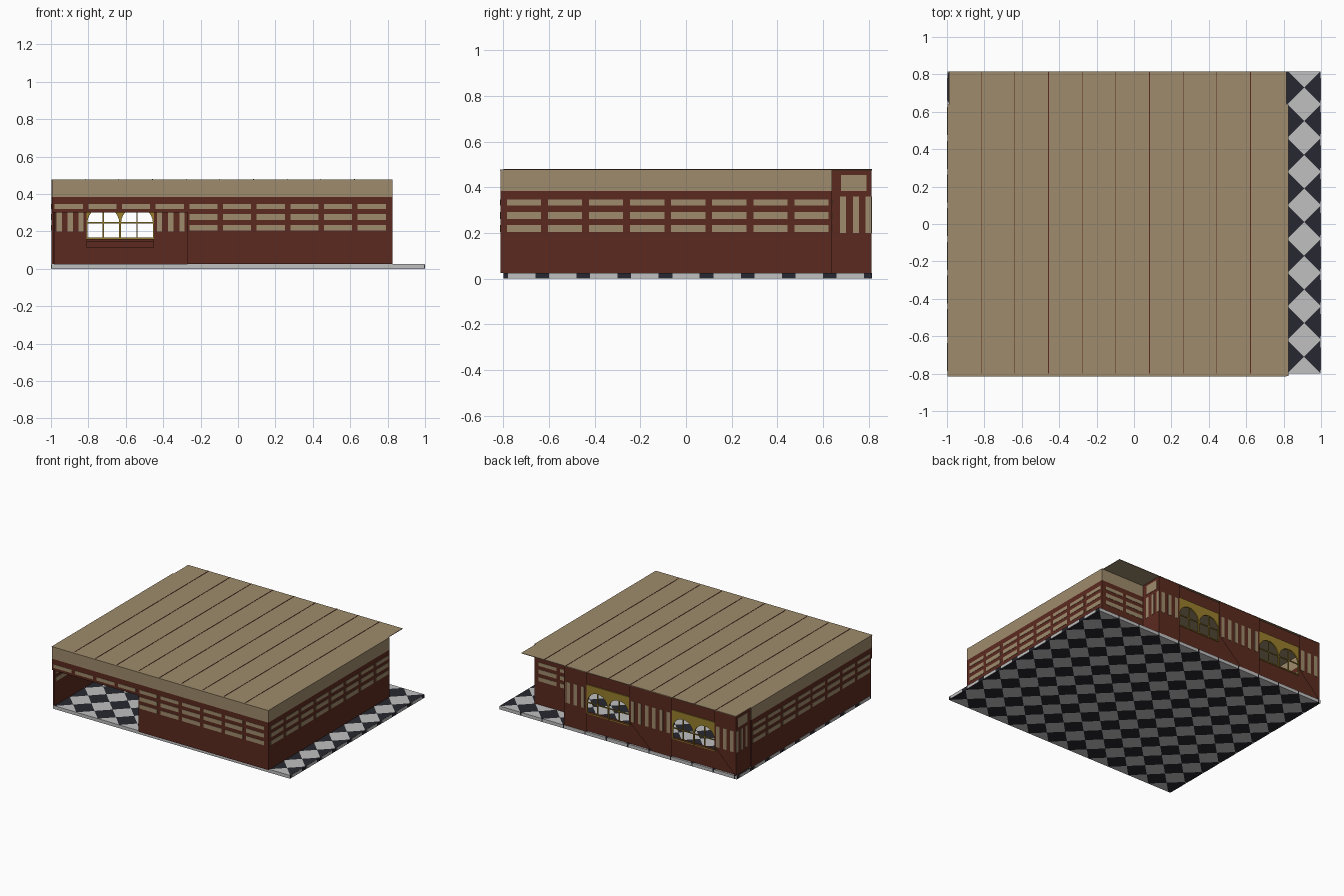
import bpy, bmesh, math
from mathutils import Vector

if "Cube" in bpy.data.objects:
    bpy.data.objects.remove(bpy.data.objects["Cube"])


def mat(name, r, g, b):
    m = bpy.data.materials.new(name)
    m.diffuse_color = tuple((c / 255) ** 2.2 for c in (r, g, b)) + (1,)
    m.use_nodes = True
    m.node_tree.nodes["Principled BSDF"].inputs["Base Color"].default_value = m.diffuse_color
    return m


RED = mat("brick red", 92, 46, 36)
TAN = mat("tan", 157, 138, 108)
LIGHT = mat("light grey tile", 190, 190, 190)
DARK = mat("dark tile", 44, 44, 52)
GOLD = mat("brass yellow", 152, 126, 48)


def finish(name, bm, *mats):
    me = bpy.data.meshes.new(name)
    bm.to_mesh(me)
    bm.free()
    for m in mats:
        me.materials.append(m)
    ob = bpy.data.objects.new(name, me)
    bpy.context.collection.objects.link(ob)
    return ob


def add_box(bm, lo, hi):
    vs = bmesh.ops.create_cube(bm, size=1)["verts"]
    for v in vs:
        v.co = Vector([(lo[i] + hi[i]) / 2 + v.co[i] * (hi[i] - lo[i]) for i in range(3)])


def boxes(name, items, m):
    bm = bmesh.new()
    for lo, hi in items:
        add_box(bm, lo, hi)
    return finish(name, bm, m)


def sheets(name, polys, y, facing, m):
    """Flat faces in the xz plane with their normal towards facing * y."""
    bm = bmesh.new()
    for p in polys:
        f = bm.faces.new([bm.verts.new((x, y, z)) for x, z in p])
        f.normal_update()
        if f.normal.y * facing < 0:
            f.normal_flip()
    return finish(name, bm, m)


def rect(x0, x1, z0, z1):
    return [(x0, z0), (x1, z0), (x1, z1), (x0, z1)]


Z0, ZB, ZT = 0.025, 0.385, 0.478
ROWS = [(0.32, 0.346), (0.262, 0.293), (0.204, 0.235)]
E = 0.002


def span(axis, a0, a1, d0, d1, z0, z1):
    """Box for a wall running along x (axis 0) or y (axis 1); d is its depth."""
    if axis == 0:
        return (a0, d0, z0), (a1, d1, z1)
    return (d0, a0, z0), (d1, a1, z1)


def wall(name, axis, a0, a1, d0, d1, phase, base=Z0):
    # red wall, tan top band and rows of tan bricks on both faces
    boxes(name, [span(axis, a0, a1, d0, d1, base, ZB)], RED)
    boxes(name + "_top_band", [span(axis, a0, a1, d0, d1, ZB, ZT)], TAN)
    bricks = []
    for z0, z1 in ROWS:
        if z0 < base:
            continue
        for k in range(-14, 15):
            c = phase + k * 0.18
            b0, b1 = max(c - 0.075, a0 + 0.005), min(c + 0.075, a1 - 0.005)
            if b1 - b0 > 0.02:
                bricks.append(span(axis, b0, b1, d0 - E, d0, z0, z1))
                bricks.append(span(axis, b0, b1, d1, d1 + E, z0, z1))
    boxes(name + "_bricks", bricks, TAN)


# checkered floor: slab cut along both diagonals, coloured by cell parity
P, CX, CY = 0.18, 0.91, 0.64
bm = bmesh.new()
add_box(bm, (-0.998, -0.80, 0), (0.998, 0.815, Z0))
for s in (1, -1):
    for k in range(-24, 25):
        c = CX + s * CY + P / 2 + k * P
        bmesh.ops.bisect_plane(bm, geom=bm.verts[:] + bm.edges[:] + bm.faces[:],
                               plane_co=(c, 0, 0), plane_no=(1, s, 0), dist=1e-5)
for f in bm.faces:
    c = f.calc_center_median()
    i = math.floor((c.x + c.y - CX - CY + P / 2) / P)
    j = math.floor((c.x - c.y - CX + CY + P / 2) / P)
    f.normal_update()
    f.material_index = 1 if (i + j) % 2 or abs(f.normal.x) > 0.9 else 0
finish("floor", bm, LIGHT, DARK)
trim = []
for k in range(9):
    y = -0.72 + k * P
    for x in (-1, 0.998):
        trim.append(((x, y - 0.06, 0.001), (x + 0.002, min(y + 0.06, 0.815), Z0 - 0.001)))
boxes("floor_edge_tiles", trim, LIGHT)

# brick walls
wall("front_wall", 0, -0.27, 0.825, -0.813, -0.80, 0.715)
wall("front_header", 0, -0.995, -0.27, -0.813, -0.80, 0.715, base=0.30)
wall("right_wall", 1, -0.80, 0.64, 0.812, 0.825, -0.71)
wall("left_wall", 1, -0.80, 0.64, -0.998, -0.985, -0.71)
wall("alcove_wall", 0, 0.455, 0.812, 0.627, 0.64, 0.715)

# roof with a notch at the back left and thin red seams
boxes("roof", [((-0.998, -0.815, ZT - 0.004), (0.815, 0.64, ZT)),
               ((-0.99, 0.64, ZT - 0.004), (0.815, 0.815, ZT))], TAN)
boxes("roof_seams", [((-0.817 + k * P - 0.002, -0.80, ZT), (-0.817 + k * P + 0.002, 0.815, ZT + 0.002))
                     for k in range(9)], RED)

# short upright-brick walls at the two back ends
for name, x0, x1 in (("alcove_side_wall", 0.443, 0.456), ("left_end_wall", -0.99, -0.978)):
    boxes(name, [((x0, 0.64, Z0), (x1, 0.813, ZT - 0.004))], RED)
    plates = []
    for a, b in ((x0 - E, x0), (x1, x1 + E)):
        plates.append(((a, 0.68, 0.385), (b, 0.79, 0.455)))
        for y in (0.688, 0.745, 0.80):
            plates.append(((a, y - 0.013, 0.20), (b, y + 0.013, 0.36)))
    boxes(name + "_bricks", plates, TAN)

# back wall: inner skin with two window openings, outer skin between them
WIN = [(-0.81, -0.45), (-0.09, 0.27)]
SOLID = [(-0.985, -0.81), (-0.45, -0.09), (0.27, 0.45)]
YI, YO = 0.80, 0.813
inner = [rect(a, b, Z0, ZT - 0.004) for a, b in SOLID]
for a, b in WIN:
    inner += [rect(a, b, Z0, 0.16), rect(a, b, 0.38, ZT - 0.004)]
sheets("back_wall_inner", inner, YI, -1, RED)
top = ZT - 0.004
outer = [[(-0.985, Z0), (-0.81, 0.2), (-0.81, top), (-0.985, top)],
         [(-0.45, Z0), (-0.28, Z0), (-0.09, 0.2), (-0.09, top), (-0.45, top)],
         rect(0.27, 0.45, Z0, top)]
sheets("back_wall_outer", outer, YO, 1, RED)
bricks = []
for a, b in SOLID:
    n = round((b - a) / 0.058)
    for k in range(n):
        x = a + (k + 0.5) * (b - a) / n
        for y0 in (YI - E, YO):
            bricks.append(((x - 0.014, y0, 0.20), (x + 0.014, y0 + E, 0.36)))
boxes("back_wall_bricks", bricks, TAN)


# arched brass windows with bars and a sill
def arch_frame(bm, l, r):
    c, rad, zc = (l + r) / 2, (r - l) / 2 - 0.005, 0.245
    pts = [(l, 0.16), (l, 0.38), (r, 0.38), (r, 0.16), (r - 0.005, 0.16)]
    pts += [(c + rad * math.cos(math.pi * k / 14), zc + rad * math.sin(math.pi * k / 14))
            for k in range(15)]
    pts.append((l + 0.005, 0.16))
    f = bm.faces.new([bm.verts.new((x, YI - 0.002, z)) for x, z in pts])
    ext = bmesh.ops.extrude_face_region(bm, geom=[f])["geom"]
    for v in ext:
        if isinstance(v, bmesh.types.BMVert):
            v.co.y += 0.01


for n, (a, b) in enumerate(WIN):
    mid = (a + b) / 2
    bm = bmesh.new()
    arch_frame(bm, a, mid)
    arch_frame(bm, mid, b)
    for x in ((a + mid) / 2, (mid + b) / 2):
        add_box(bm, (x - 0.004, YI, 0.16), (x + 0.004, YI + 0.006, 0.332))
    for z in (0.163, 0.245):
        add_box(bm, (a, YI, z - 0.004), (b, YI + 0.006, z + 0.004))
    bmesh.ops.recalc_face_normals(bm, faces=bm.faces[:])
    finish(f"window_frame_{n + 1}", bm, GOLD)
    boxes(f"window_sill_{n + 1}", [((a, YI - 0.03, 0.145), (b, YI - 0.001, 0.16)),
                                   ((a, YI - 0.015, 0.115), (b, YI - 0.001, 0.145))], RED)
